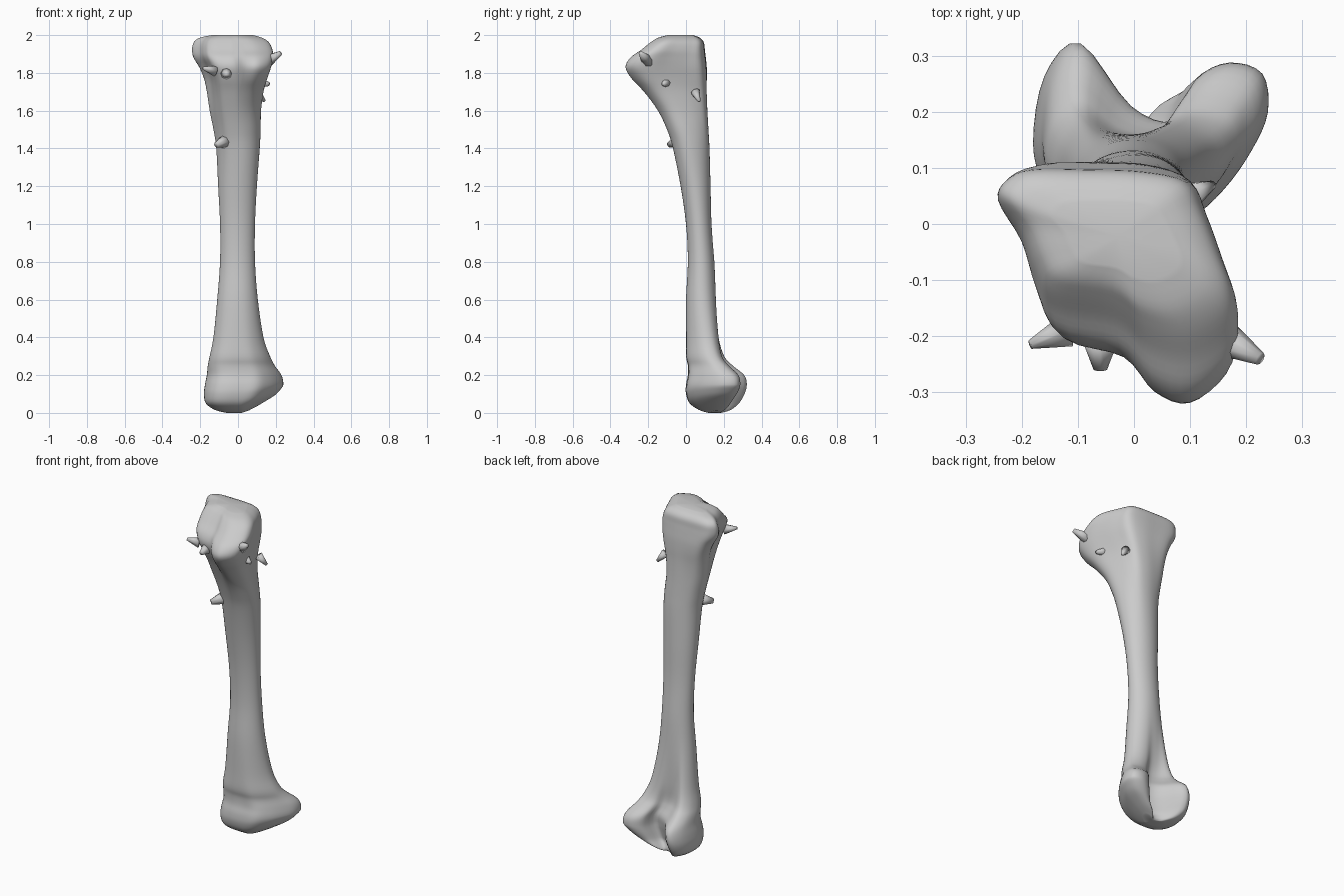
import bpy, bmesh, math
from mathutils import Vector

if "Cube" in bpy.data.objects:
    bpy.data.objects.remove(bpy.data.objects["Cube"])

# Cross-section outlines seen from above, counter-clockwise from the left
HEAD = [(-.24, .03), (-.2, -.05), (-.175, -.14), (-.14, -.21), (-.03, -.24), (.03, -.30),
        (.1, -.32), (.17, -.27), (.185, -.2), (.16, -.1), (.13, 0), (.1, .07),
        (.02, .095), (-.08, .1), (-.18, .1), (-.225, .075)]
FOOT = [(-.18, .15), (-.16, .07), (-.12, .02), (-.06, 0), (.02, 0), (.1, .01),
        (.16, .06), (.21, .13), (.24, .2), (.23, .27), (.17, .29), (.11, .26),
        (.07, .18), (-.01, .21), (-.1, .325), (-.16, .27)]

# Lower sections: z, x min, x max, y min, y max, blend towards FOOT
LOWER = [(0, -.06, .06, .12, .19, .6), (.015, -.12, .12, .07, .24, .8),
         (.05, -.17, .19, .02, .28, 1), (.1, -.18, .225, 0, .31, 1),
         (.15, -.175, .24, 0, .322, 1), (.2, -.165, .23, .01, .31, .95),
         (.25, -.16, .195, .01, .255, .8), (.3, -.15, .17, 0, .215, .6),
         (.4, -.13, .135, 0, .19, .35), (.6, -.11, .105, 0, .165, .1),
         (.8, -.095, .09, .01, .15, 0)]
# Upper sections: same layout, blend towards HEAD
UPPER = [(1, -.095, .09, 0, .135, 0), (1.2, -.105, .1, -.03, .13, .05),
         (1.4, -.115, .115, -.075, .125, .2), (1.5, -.13, .12, -.11, .12, .35),
         (1.6, -.15, .122, -.16, .115, .55), (1.7, -.165, .135, -.23, .112, .8),
         (1.77, -.18, .155, -.29, .112, .95), (1.83, -.205, .175, -.32, .11, 1),
         (1.88, -.235, .185, -.295, .105, 1), (1.92, -.243, .183, -.24, .1, 1),
         (1.96, -.235, .165, -.19, .095, 1), (1.985, -.205, .13, -.15, .075, 1),
         (2, -.14, .08, -.1, .04, .9)]


def spline(a, b, c, d, t):
    return [.5 * (2 * q + (r - p) * t + (2 * p - 5 * q + 4 * r - s) * t * t
                  + (3 * q - p - 3 * r + s) * t ** 3) for p, q, r, s in zip(a, b, c, d)]


def smooth_outline(pts, sub=4):
    """Closed spline through the points, scaled to a -1..1 box."""
    n = len(pts)
    out = [spline(pts[i - 1], pts[i], pts[(i + 1) % n], pts[(i + 2) % n], k / sub)
           for i in range(n) for k in range(sub)]
    lo = [min(p[a] for p in out) for a in (0, 1)]
    hi = [max(p[a] for p in out) for a in (0, 1)]
    return [[(2 * p[a] - lo[a] - hi[a]) / (hi[a] - lo[a]) for a in (0, 1)] for p in out]


def finish(bm, name):
    bmesh.ops.recalc_face_normals(bm, faces=bm.faces)
    mesh = bpy.data.meshes.new(name)
    bm.to_mesh(mesh)
    bm.free()
    ob = bpy.data.objects.new(name, mesh)
    bpy.context.collection.objects.link(ob)
    for p in mesh.polygons:
        p.use_smooth = True
    return ob


# Main bone: one loft from the knuckled foot, along the shaft, to the lobed head
head, foot = smooth_outline(HEAD), smooth_outline(FOOT)
N = len(head)
keys = [s[:5] + (0, s[5]) for s in LOWER] + [s + (0,) for s in UPPER]
rows = []
for i in range(len(keys) - 1):
    a, d = keys[max(i - 1, 0)], keys[min(i + 2, len(keys) - 1)]
    rows += [spline(a, keys[i], keys[i + 1], d, k / 4) for k in range(4)]
rows.append(keys[-1])

bm = bmesh.new()
rings = []
for z, x0, x1, y0, y1, h, f in rows:
    h, f = min(max(h, 0), 1), min(max(f, 0), 1)
    ring = []
    for j in range(N):
        ang = math.pi + math.tau * j / N
        u, v = [c * (1 - h - f) + h * head[j][a] + f * foot[j][a]
                for a, c in enumerate((math.cos(ang), math.sin(ang)))]
        x, y = (x0 + x1) / 2 + u * (x1 - x0) / 2, (y0 + y1) / 2 + v * (y1 - y0) / 2
        # the right knuckle sits higher than the left
        lift = .35 * max(0, x - .02) * max(0, 1 - z / .15)
        ring.append(bm.verts.new((x, y, min(max(z, 0), 2) + lift)))
    rings.append(ring)
for r, s in zip(rings, rings[1:]):
    for j in range(N):
        k = (j + 1) % N
        bm.faces.new((r[j], r[k], s[k], s[j]))
for ring in (rings[0], rings[-1]):
    c = bm.verts.new(sum((v.co for v in ring), Vector()) / N)
    for j in range(N):
        bm.faces.new((ring[j], ring[(j + 1) % N], c))
finish(bm, "bone")


# Small rough spurs around the head
def spur(name, base, tip, r, r_tip):
    base, tip = Vector(base), Vector(tip)
    axis = tip - base
    bm = bmesh.new()
    bmesh.ops.create_cone(bm, cap_ends=True, segments=8, radius1=r, radius2=r_tip,
                          depth=axis.length)
    q = axis.to_track_quat('Z', 'Y')
    for v in bm.verts:
        v.co = q @ v.co + (base + tip) / 2
    finish(bm, name)


spur("right_spur", (.155, -.2, 1.86), (.225, -.24, 1.905), .035, .012)
spur("left_spur", (-.12, -.19, 1.81), (-.185, -.215, 1.825), .03, .008)
spur("front_spur", (-.06, -.2, 1.80), (-.06, -.26, 1.79), .035, .012)
spur("side_spur", (.11, -.1, 1.75), (.165, -.12, 1.74), .03, .01)
spur("back_spur", (.1, .05, 1.7), (.14, .07, 1.65), .025, .008)
spur("shaft_knob", (-.06, -.03, 1.44), (-.115, -.09, 1.42), .04, .015)
